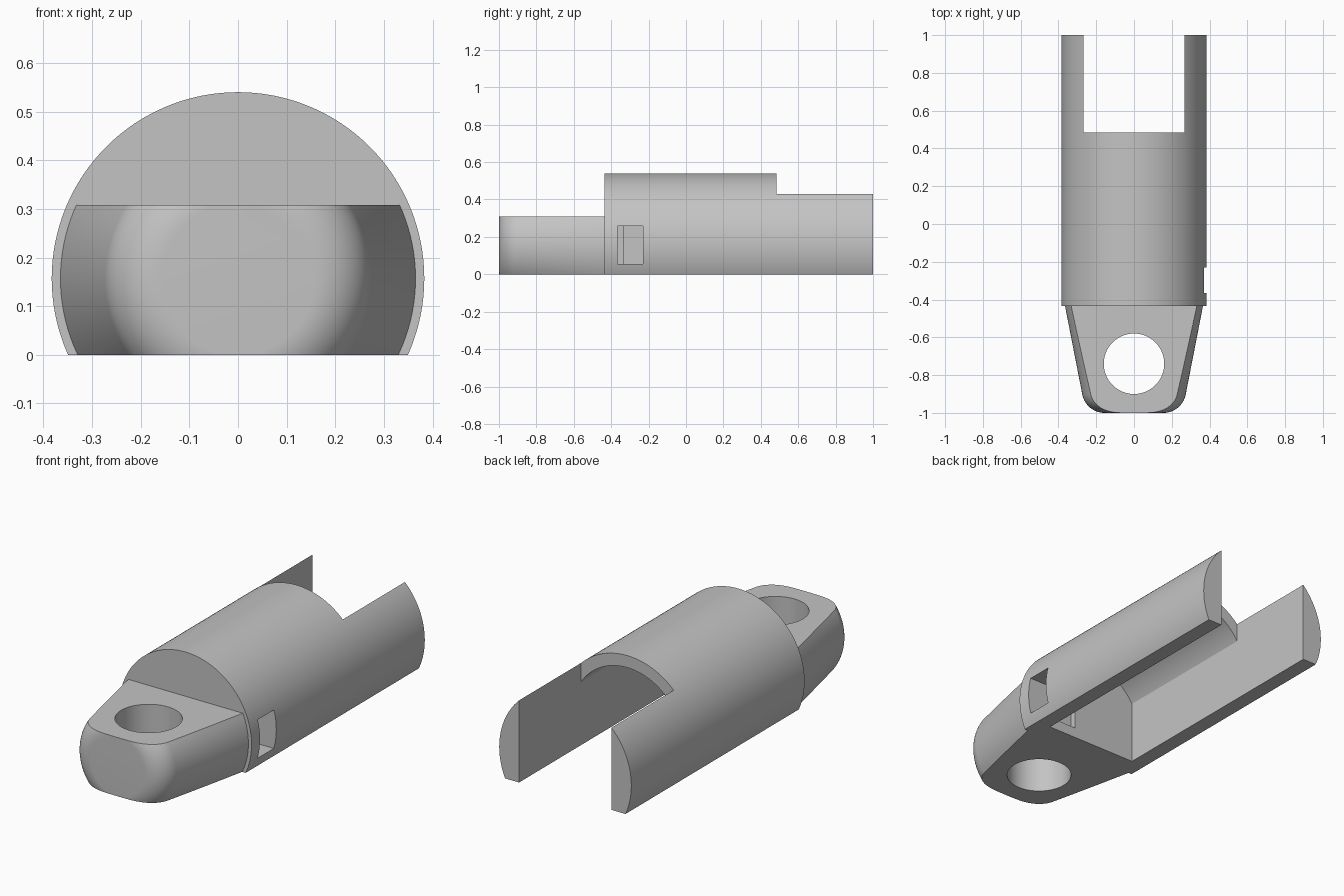
import bpy, bmesh, math
from mathutils import Matrix

cube = bpy.data.objects.get("Cube")
if cube:
    bpy.data.objects.remove(cube, do_unlink=True)

AXIS_Z = 0.157      # height of the cylinder axis
SHOULDER_Y = -0.435  # where the tongue meets the body

metal = bpy.data.materials.new("light_grey_metal")
metal.use_nodes = True
GREY = (0.55, 0.55, 0.55, 1)
metal.diffuse_color = GREY
metal.node_tree.nodes["Principled BSDF"].inputs["Base Color"].default_value = GREY


def add_object(name, bm):
    bmesh.ops.recalc_face_normals(bm, faces=bm.faces)
    mesh = bpy.data.meshes.new(name)
    bm.to_mesh(mesh)
    bm.free()
    mesh.materials.append(metal)
    obj = bpy.data.objects.new(name, mesh)
    bpy.context.collection.objects.link(obj)
    return obj


def box(name, x, y, z):
    bm = bmesh.new()
    bmesh.ops.create_cube(bm, size=1)
    for v in bm.verts:
        v.co = [lo + (c + 0.5) * (hi - lo) for c, (lo, hi) in zip(v.co, (x, y, z))]
    return add_object(name, bm)


def revolve(name, profile, steps=128):
    """Closed solid turned around the long axis from (radius, y) points."""
    bm = bmesh.new()
    rings = []
    for r, y in profile:
        angles = [2 * math.pi * i / steps for i in range(steps)]
        rings.append([bm.verts.new((r * math.cos(a), y, AXIS_Z + r * math.sin(a)))
                      for a in angles])
    for a, b in zip(rings, rings[1:]):
        for i in range(steps):
            j = (i + 1) % steps
            bm.faces.new((a[i], a[j], b[j], b[i]))
    bm.faces.new(rings[0])
    bm.faces.new(rings[-1])
    return add_object(name, bm)


def carve(target, operation, cutter):
    """Apply one boolean and discard the cutter."""
    mod = target.modifiers.new("carve", "BOOLEAN")
    mod.operation, mod.object, mod.solver = operation, cutter, "EXACT"
    bpy.context.view_layer.update()
    graph = bpy.context.evaluated_depsgraph_get()
    mesh = bpy.data.meshes.new_from_object(target.evaluated_get(graph))
    target.modifiers.clear()
    target.data = mesh
    bpy.data.objects.remove(cutter, do_unlink=True)


# Body: a tube-like cylinder with a flat underside
body = revolve("body", [(0.383, SHOULDER_Y), (0.383, 1)])
carve(body, "DIFFERENCE", box("flat_cut", (-1, 1), (-2, 2), (-1, 0)))

# Pocket under the body: straight sides with an arched ceiling
pocket = revolve("pocket_cut", [(0.32, -0.335), (0.32, 1.2)])
carve(pocket, "INTERSECT", box("pocket_sides", (-0.268, 0.268), (-1, 2), (0.1, 1)))
carve(body, "DIFFERENCE", pocket)
carve(body, "DIFFERENCE", box("pocket_base", (-0.268, 0.268), (-0.335, 1.2), (-0.5, 0.2)))

# Open fork at the back
carve(body, "DIFFERENCE", box("fork_cut", (-0.268, 0.268), (0.485, 1.2), (-0.5, 1)))

# Side window that reaches into the pocket's end wall
carve(body, "DIFFERENCE", box("window_cut", (0.105, 0.6), (-0.365, -0.23), (0.055, 0.257)))

# Tongue: tapered cone with a rounded nose, sliced flat above and below
profile = [(0.365, SHOULDER_Y)]
for i in range(17):
    a = math.radians(11 + 79 * i / 16)
    profile.append((0.156 + 0.12 * math.cos(a), -0.88 - 0.12 * math.sin(a)))
tongue = revolve("tongue", profile)
carve(tongue, "INTERSECT", box("tongue_slab", (-1, 1), (-2, 2), (0, 0.308)))

# Round eye through the tongue
bm = bmesh.new()
bmesh.ops.create_cone(bm, cap_ends=True, segments=96, radius1=0.16, radius2=0.16, depth=2,
                      matrix=Matrix.Translation((0, -0.74, 0)))
carve(tongue, "DIFFERENCE", add_object("eye_cut", bm))

# Smooth curved surfaces, crisp edges
bpy.ops.object.select_all(action="DESELECT")
for obj in (body, tongue):
    obj.select_set(True)
bpy.context.view_layer.objects.active = body
bpy.ops.object.shade_smooth_by_angle(angle=math.radians(25))
